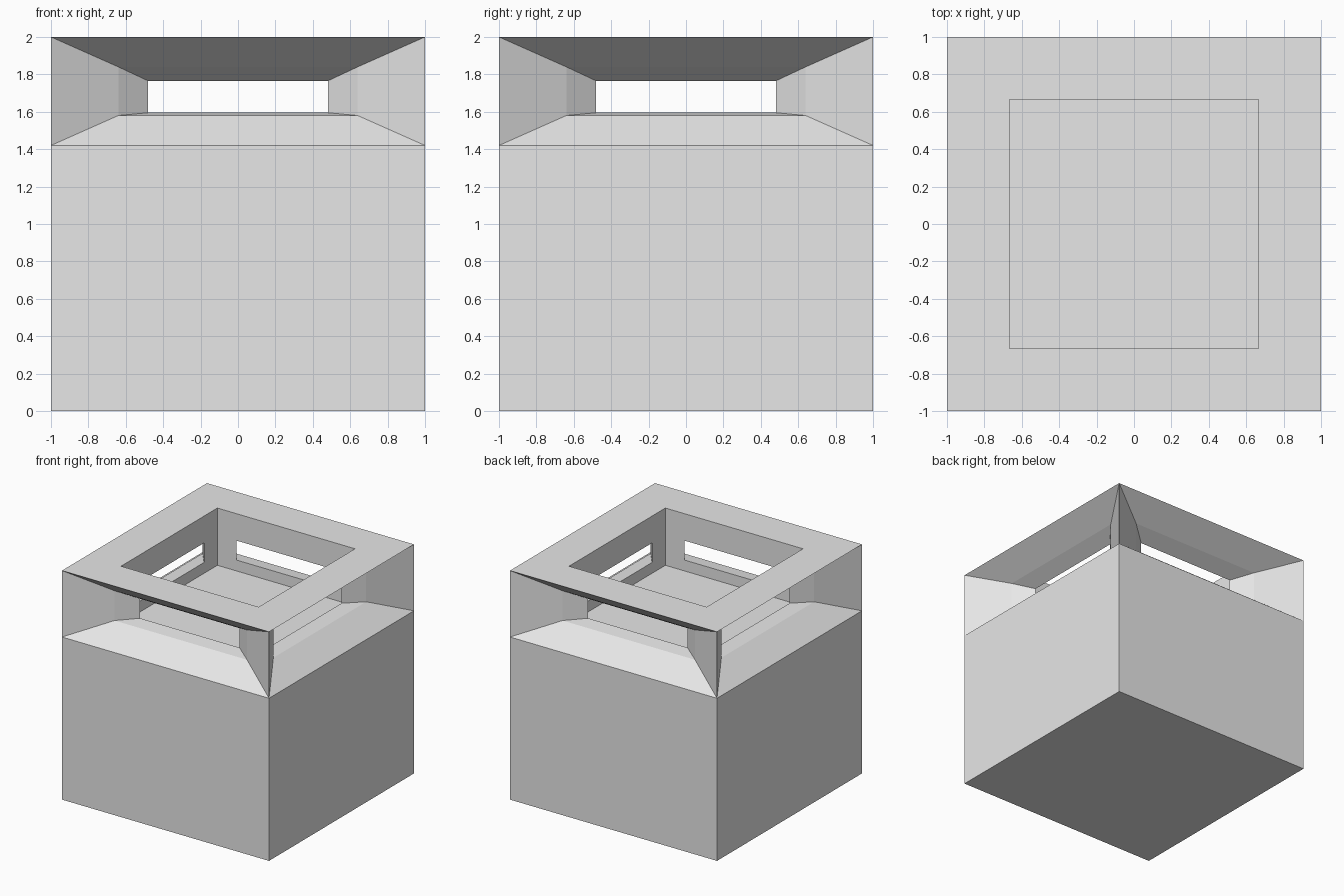
import bpy
import bmesh
from mathutils import Matrix
from math import radians

old = bpy.data.objects.get("Cube")
if old:
    bpy.data.objects.remove(old, do_unlink=True)

grey = bpy.data.materials.new("light_grey")
grey.use_nodes = True
grey.diffuse_color = (0.8, 0.8, 0.8, 1)
grey.node_tree.nodes["Principled BSDF"].inputs["Base Color"].default_value = grey.diffuse_color

HOLE = 0.665    # half width of the square well
FLOOR = 1.5     # height of the well floor


def ring(bm, half, depth, low, high):
    """Rectangle of vertices facing the front at the given depth."""
    corners = [(-half, low), (half, low), (half, high), (-half, high)]
    return [bm.verts.new((x, -depth, z)) for x, z in corners]


def bridge(bm, a, b):
    """Join two rings with four quads."""
    for i in range(4):
        j = (i + 1) % 4
        bm.faces.new((a[i], a[j], b[j], b[i]))


def add_side(bm):
    """One quarter of the block, front side."""
    # Lower wall
    wall = ring(bm, 1, 1, 0, 1.42)
    bm.faces.new(wall)
    # Funnel narrowing in two steps to the window
    outer = ring(bm, 1, 1, 1.42, 2)
    middle = ring(bm, 0.64, 0.79, 1.58, 1.84)
    window = ring(bm, 0.48, HOLE, 1.595, 1.765)
    bridge(bm, outer, middle)
    bridge(bm, middle, window)
    # Wall of the well around the window
    well = ring(bm, HOLE, HOLE, FLOOR, 2)
    bridge(bm, window, well)
    # Top rim
    bm.faces.new((outer[3], outer[2], well[2], well[3]))


bm = bmesh.new()
for turn in range(4):
    add_side(bm)
    bmesh.ops.rotate(bm, verts=bm.verts, matrix=Matrix.Rotation(radians(90), 3, "Z"))

# Underside and well floor
for half, z in ((1, 0), (HOLE, FLOOR)):
    bm.faces.new([bm.verts.new((x * half, y * half, z))
                  for x, y in ((-1, -1), (1, -1), (1, 1), (-1, 1))])

bmesh.ops.remove_doubles(bm, verts=bm.verts, dist=0.001)
bmesh.ops.recalc_face_normals(bm, faces=bm.faces)

mesh = bpy.data.meshes.new("block_with_windows")
bm.to_mesh(mesh)
bm.free()
mesh.materials.append(grey)
block = bpy.data.objects.new("block_with_windows", mesh)
bpy.context.collection.objects.link(block)
